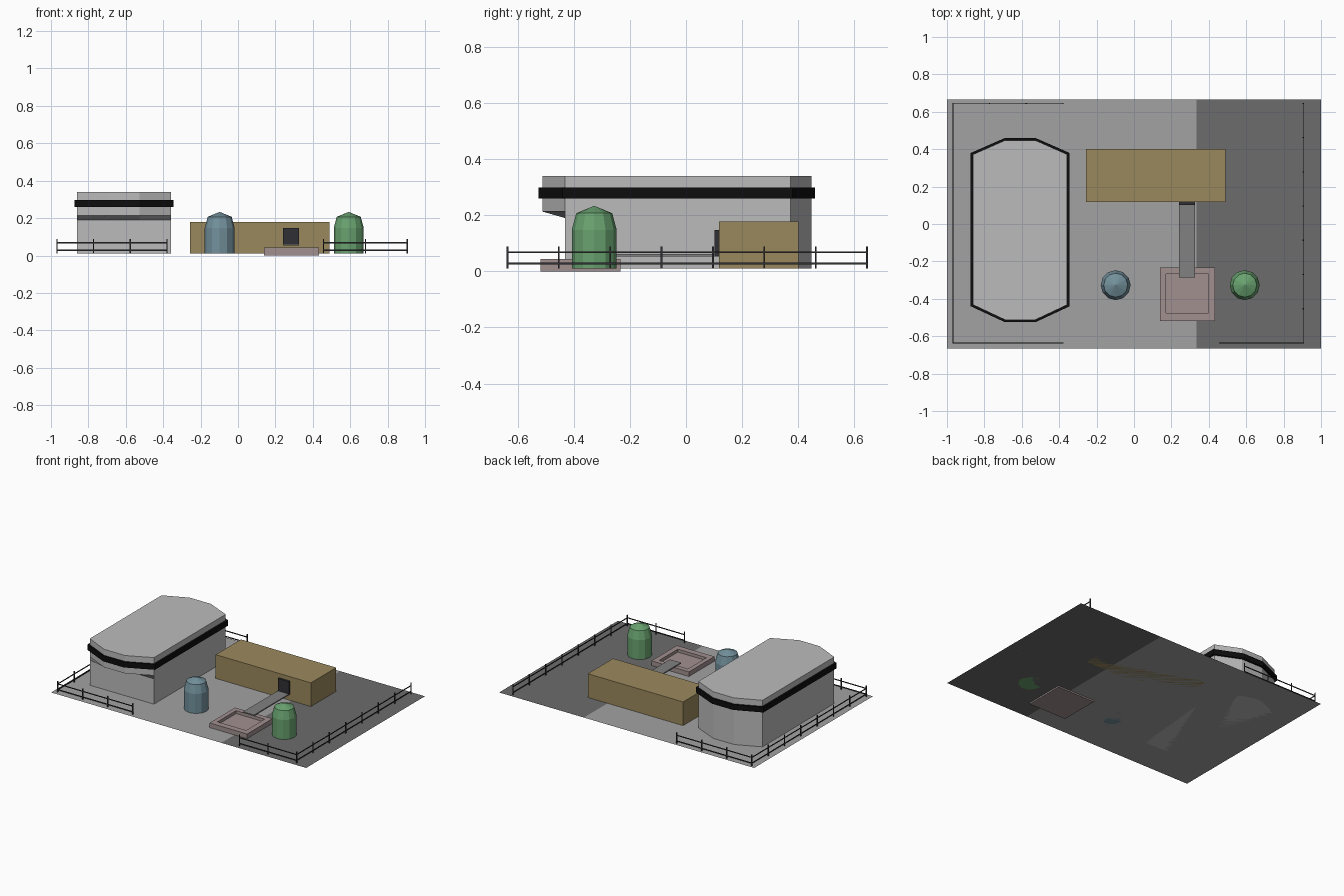
import bpy, bmesh
from math import sin, cos, pi

if "Cube" in bpy.data.objects:
    bpy.data.objects.remove(bpy.data.objects["Cube"])

G = 0.01  # ground level


def mat(name, r, g, b):
    m = bpy.data.materials.new(name)
    m.diffuse_color = (r, g, b, 1)
    m.use_nodes = True
    m.node_tree.nodes["Principled BSDF"].inputs["Base Color"].default_value = m.diffuse_color
    return m


CONCRETE = mat("concrete", .36, .36, .36)
ASPHALT = mat("asphalt", .15, .15, .15)
WALL = mat("pale_wall", .5, .5, .5)
BLACK = mat("black", .004, .004, .004)
TAN = mat("tan", .33, .25, .11)
DARK = mat("dark_grey", .03, .03, .035)
GREY = mat("mid_grey", .22, .22, .22)
PINK = mat("dusty_pink", .36, .28, .28)
BLUE = mat("blue_grey", .17, .28, .33)
GREEN = mat("green", .14, .36, .16)


def finish(name, verts, faces, m):
    me = bpy.data.meshes.new(name)
    me.from_pydata(verts, [], faces)
    bm = bmesh.new()
    bm.from_mesh(me)
    bmesh.ops.remove_doubles(bm, verts=bm.verts, dist=1e-5)
    if len(bm.faces) > 1:
        bmesh.ops.recalc_face_normals(bm, faces=bm.faces)
    bm.to_mesh(me)
    bm.free()
    me.materials.append(m)
    ob = bpy.data.objects.new(name, me)
    bpy.context.collection.objects.link(ob)
    return ob


def loft(name, loops, m, caps=True, closed=False):
    """Skin a stack of equal-length vertex loops."""
    n = len(loops[0])
    verts = [v for lp in loops for v in lp]
    faces = []
    count = len(loops)
    for k in range(count if closed else count - 1):
        a, b = k * n, (k + 1) % count * n
        faces += [(a + i, a + (i + 1) % n, b + (i + 1) % n, b + i) for i in range(n)]
    if caps and not closed:
        faces += [tuple(range(n))[::-1], tuple(range((count - 1) * n, count * n))]
    return finish(name, verts, faces, m)


def rect(x0, x1, y0, y1, z):
    return [(x0, y0, z), (x1, y0, z), (x1, y1, z), (x0, y1, z)]


def box(name, x0, x1, y0, y1, z0, z1, m):
    return loft(name, [rect(x0, x1, y0, y1, z0), rect(x0, x1, y0, y1, z1)], m)


# ground sheets
finish("ground_light", rect(-1, .335, -.665, .665, G), [(0, 1, 2, 3)], CONCRETE)
finish("ground_dark", rect(.335, 1, -.665, .665, G), [(0, 1, 2, 3)], ASPHALT)


# main hall: eight-sided plan, upper front overhangs a flat lower front
def plan(z, d=0.0, flat_front=False):
    x0, x1 = -.86 - d, -.357 + d
    yf = -.432 if flat_front else -.512 - d
    return [(x0, -.432 - d * .6, z), (-.69, yf, z), (-.527, yf, z), (x1, -.432 - d * .6, z),
            (x1, .372 + d * .6, z), (-.527, .447 + d, z), (-.69, .447 + d, z),
            (x0, .372 + d * .6, z)]


loft("main_hall", [plan(G, 0, True), plan(.19, 0, True), plan(.213), plan(.34)], WALL)
loft("hall_band", [plan(.26), plan(.26, .013), plan(.298, .013), plan(.298)],
     BLACK, closed=True)

# long shed with door and walkway
box("shed", -.257, .49, .117, .4, G, .178, TAN)
box("shed_door", .241, .327, .102, .118, .055, .148, DARK)
box("walkway", .241, .327, -.287, .117, .053, .061, GREY)

# sunken loading pad with raised rim
loft("pad", [rect(.14, .434, -.518, -.233, 0), rect(.14, .434, -.518, -.233, .043),
             rect(.172, .397, -.475, -.267, .043), rect(.172, .397, -.475, -.267, .022)], PINK)


# storage tanks
def ring(cx, cy, r, z, n=12):
    return [(cx + r * cos(2 * pi * i / n), cy + r * sin(2 * pi * i / n), z) for i in range(n)]


for name, cx, m in (("blue_tank", -.098, BLUE), ("green_tank", .592, GREEN)):
    loft(name, [ring(cx, -.327, r, z) for r, z in
                ((.08, G), (.08, .148), (.064, .207), (0.0005, .233))], m)


# perimeter fence runs: posts plus two rails
def fence(name, a, b, spans):
    (ax, ay), (bx, by) = a, b
    h = .003
    for i in range(spans + 1):
        t = i / spans
        x, y = ax + (bx - ax) * t, ay + (by - ay) * t
        box(name + "_post", x - h, x + h, y - h, y + h, G, .088, DARK)
    for z in (.028, .068):
        box(name + "_rail", min(ax, bx) - .002, max(ax, bx) + .002,
            min(ay, by) - .002, max(ay, by) + .002, z - .003, z + .003, DARK)


L, R, F, B = -.968, .905, -.636, .645
fence("left_fence", (L, F), (L, B), 7)
fence("right_fence", (R, F), (R, B), 7)
fence("front_left_fence", (L, F), (-.38, F), 3)
fence("back_left_fence", (L, B), (-.38, B), 3)
fence("front_right_fence", (R, F), (.457, F), 2)
